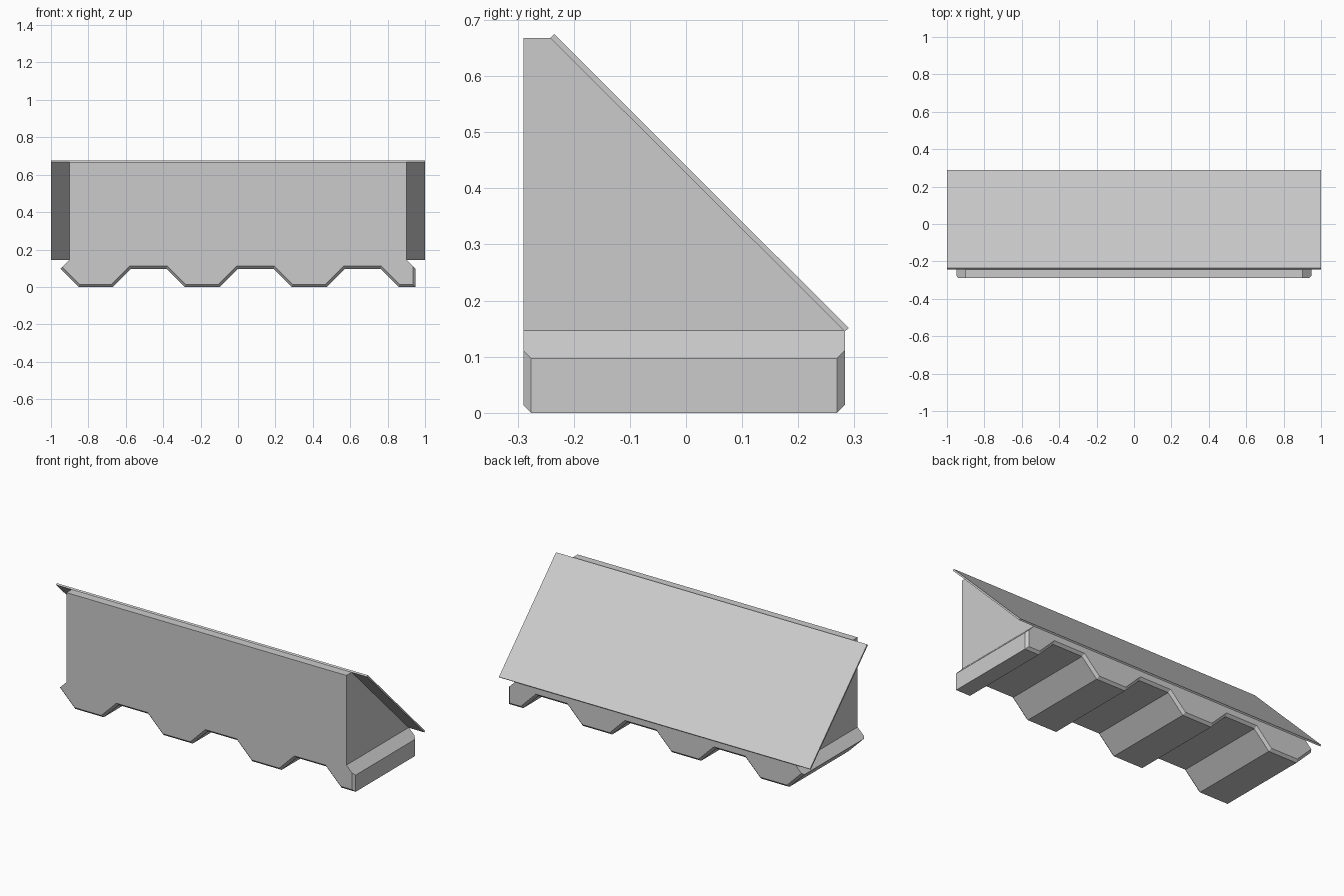
import bpy, bmesh
from mathutils import Vector

if "Cube" in bpy.data.objects:
    bpy.data.objects.remove(bpy.data.objects["Cube"])


def make_object(name, bm):
    bmesh.ops.dissolve_limit(bm, angle_limit=0.01, verts=bm.verts[:], edges=bm.edges[:])
    bmesh.ops.recalc_face_normals(bm, faces=bm.faces[:])
    mesh = bpy.data.meshes.new(name)
    bm.to_mesh(mesh)
    bm.free()
    obj = bpy.data.objects.new(name, mesh)
    bpy.context.collection.objects.link(obj)
    return obj


def inset_profile(pts, dists):
    """Move each edge of a counter-clockwise outline inward by its own distance."""
    out = []
    n = len(pts)
    for i in range(n):
        p = Vector(pts[i])
        d0 = (p - Vector(pts[i - 1])).normalized()
        d1 = (Vector(pts[(i + 1) % n]) - p).normalized()
        n0, n1 = Vector((-d0.y, d0.x)), Vector((-d1.y, d1.x))
        a, b = dists[i - 1], dists[i]
        det = n0.x * n1.y - n0.y * n1.x
        out.append((p.x + (a * n1.y - b * n0.y) / det,
                    p.y + (b * n0.x - a * n1.x) / det))
    return out


# Wedge housing with corrugated, chamfered underside
TOP, SHELF, CH = 0.668, 0.147, 0.014
Y0, Y1, Y_RIDGE = -0.29, 0.283, -0.24
profile = [(-0.9, SHELF), (-0.95, 0.097), (-0.853, 0)]
for i in range(3):
    a = -0.67 + 0.572 * i
    profile += [(a, 0), (a + 0.097, 0.097), (a + 0.287, 0.097), (a + 0.384, 0)]
profile += [(0.95, 0), (0.95, 0.097), (0.9, SHELF)]
n = len(profile)
dists = [0] + [CH] * (n - 3) + [0, 0]
inner = inset_profile(profile, dists)

bm = bmesh.new()
rings = [[bm.verts.new((x, y, z)) for x, z in pts]
         for y, pts in ((Y0, inner), (Y0 + CH, profile), (Y1 - CH, profile), (Y1, inner))]
for r0, r1 in zip(rings, rings[1:]):
    for i in range(n - 1):
        bm.faces.new((r0[i], r0[i + 1], r1[i + 1], r1[i]))
fl, fr, bl, br = [bm.verts.new((x, y, TOP)) for y in (Y0, Y_RIDGE) for x in (-0.9, 0.9)]
bm.faces.new(rings[0] + [fr, fl])                          # front
bm.faces.new(rings[3][::-1])                               # low back
bm.faces.new([r[0] for r in rings] + [bl, fl])             # left side
bm.faces.new([r[-1] for r in rings] + [br, fr])            # right side
bm.faces.new((fl, fr, br, bl))                             # top ledge
bm.faces.new((bl, br, rings[3][-1], rings[3][0]))          # slope
make_object("wedge_housing", bm)

# Thin sloping cover panel, wider than the housing
bm = bmesh.new()
section = [(-0.242, 0.668), (0.283, 0.145), (0.29, 0.151), (-0.235, 0.675)]
left, right = [[bm.verts.new((x, y, z)) for y, z in section] for x in (-1, 1)]
bm.faces.new(left)
bm.faces.new(right[::-1])
for i in range(4):
    j = (i + 1) % 4
    bm.faces.new((left[i], left[j], right[j], right[i]))
make_object("sloped_panel", bm)
